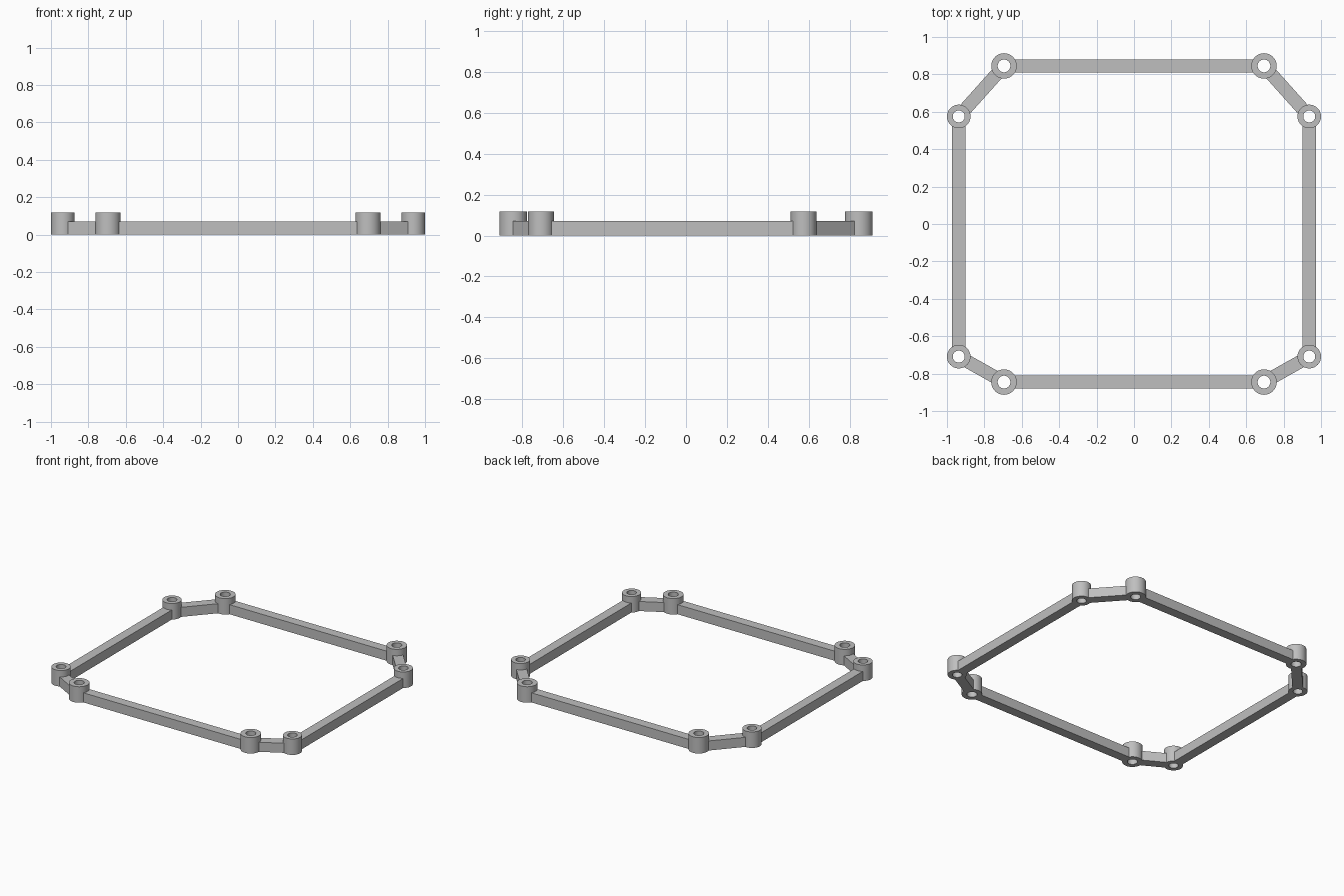
import bpy
import bmesh
import math
from mathutils import Vector

cube = bpy.data.objects.get("Cube")
if cube:
    bpy.data.objects.remove(cube, do_unlink=True)

POST_HEIGHT = 0.117
BAR_HEIGHT = 0.07
BAR_WIDTH = 0.07
SEGMENTS = 64

grey = bpy.data.materials.new("plain grey")
grey.use_nodes = True
colour = (0.52, 0.52, 0.52, 1)
grey.diffuse_color = colour
grey.node_tree.nodes["Principled BSDF"].inputs["Base Color"].default_value = colour


def make_object(name, bm):
    bmesh.ops.recalc_face_normals(bm, faces=bm.faces)
    mesh = bpy.data.meshes.new(name)
    bm.to_mesh(mesh)
    bm.free()
    mesh.materials.append(grey)
    obj = bpy.data.objects.new(name, mesh)
    bpy.context.collection.objects.link(obj)
    return obj


def make_post(name, centre, radius, hole):
    """Hollow post: a rectangular wall section spun around its axis."""
    bm = bmesh.new()
    section = [(hole, 0), (radius, 0), (radius, POST_HEIGHT), (hole, POST_HEIGHT)]
    verts = [bm.verts.new((r, 0, z)) for r, z in section]
    edges = [bm.edges.new((verts[i], verts[i - 1])) for i in range(len(verts))]
    bmesh.ops.spin(bm, geom=verts + edges, cent=(0, 0, 0), axis=(0, 0, 1),
                   angle=math.tau, steps=SEGMENTS, use_merge=True)
    bmesh.ops.remove_doubles(bm, verts=bm.verts, dist=0.0001)
    obj = make_object(name, bm)
    obj.location = (*centre, 0)
    bpy.ops.object.select_all(action="DESELECT")
    obj.select_set(True)
    bpy.context.view_layer.objects.active = obj
    bpy.ops.object.shade_smooth_by_angle(angle=math.radians(30))


def make_bar(name, start, end):
    """Straight bar whose ends stop inside the post walls."""
    a, b = Vector(start), Vector(end)
    span = b - a
    bm = bmesh.new()
    bmesh.ops.create_cube(bm, size=1)
    bmesh.ops.scale(bm, vec=(span.length - 0.1, BAR_WIDTH, BAR_HEIGHT), verts=bm.verts)
    obj = make_object(name, bm)
    obj.location = (*((a + b) / 2), BAR_HEIGHT / 2)
    obj.rotation_euler.z = math.atan2(span.y, span.x)


# Posts on the left half: name, centre, outer radius, hole radius
posts = [
    ("front_post", (0.695, -0.845), 0.068, 0.034),
    ("side_front_post", (0.937, -0.709), 0.063, 0.032),
    ("side_back_post", (0.937, 0.575), 0.063, 0.032),
    ("back_post", (0.695, 0.845), 0.068, 0.034),
]
bars = ["front_corner_bar", "side_bar", "back_corner_bar"]

# Posts, side bars and corner bars, repeated on both sides
for side, sign in (("left", 1), ("right", -1)):
    centres = [(sign * x, y) for _, (x, y), _, _ in posts]
    for (name, _, radius, hole), centre in zip(posts, centres):
        make_post(f"{side}_{name}", centre, radius, hole)
    for name, start, end in zip(bars, centres, centres[1:]):
        make_bar(f"{side}_{name}", start, end)

# Bars across the front and back
for name, (x, y) in (("front_bar", posts[0][1]), ("back_bar", posts[3][1])):
    make_bar(name, (-x, y), (x, y))
